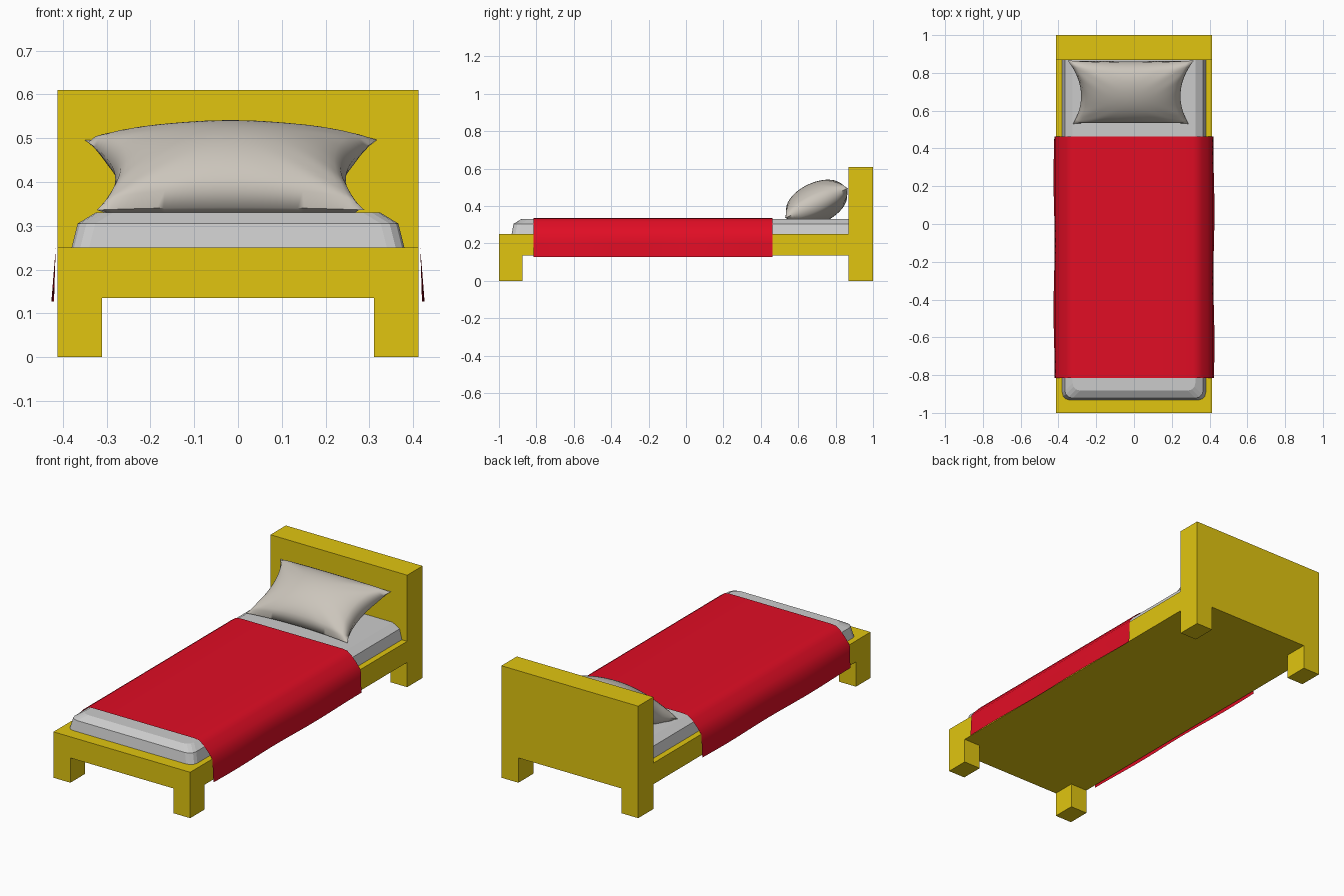
import bpy, bmesh, math

if "Cube" in bpy.data.objects:
    bpy.data.objects.remove(bpy.data.objects["Cube"])


def finish(name, bm, color=None, smooth=None):
    bmesh.ops.recalc_face_normals(bm, faces=bm.faces)
    me = bpy.data.meshes.new(name)
    bm.to_mesh(me)
    bm.free()
    ob = bpy.data.objects.new(name, me)
    bpy.context.collection.objects.link(ob)
    if color:
        mat = bpy.data.materials.new(name + "_colour")
        mat.diffuse_color = (*color, 1)
        mat.use_nodes = True
        mat.node_tree.nodes["Principled BSDF"].inputs["Base Color"].default_value = mat.diffuse_color
        me.materials.append(mat)
    if smooth:
        bpy.ops.object.select_all(action='DESELECT')
        ob.select_set(True)
        bpy.context.view_layer.objects.active = ob
        bpy.ops.object.shade_smooth_by_angle(angle=math.radians(smooth))
    return ob


def grid(bm, nu, nv, func):
    """Surface of nu x nv cells, func maps u, v in -1..1 to a point."""
    vs = [[bm.verts.new(func(2 * i / nu - 1, 2 * j / nv - 1))
           for j in range(nv + 1)] for i in range(nu + 1)]
    for i in range(nu):
        for j in range(nv):
            bm.faces.new((vs[i][j], vs[i + 1][j], vs[i + 1][j + 1], vs[i][j + 1]))


def extrude(bm, faces, dz):
    res = bmesh.ops.extrude_face_region(bm, geom=faces)
    moved = [g for g in res["geom"] if isinstance(g, bmesh.types.BMVert)]
    bmesh.ops.translate(bm, vec=(0, 0, dz), verts=moved)
    bmesh.ops.delete(bm, geom=[f for f in faces if f.is_valid], context='FACES_ONLY')


# Bed frame: slab with four legs pulled down and the headboard pulled up
xs, ys = (-0.412, -0.31, 0.31, 0.412), (-1, -0.875, 0.868, 1)
Z_LOW, Z_TOP = 0.135, 0.25
bm = bmesh.new()
lo, hi = ([[bm.verts.new((x, y, z)) for y in ys] for x in xs] for z in (Z_LOW, Z_TOP))
bottom, top = {}, {}
for i in range(3):
    for j in range(3):
        for level, store in ((lo, bottom), (hi, top)):
            store[i, j] = bm.faces.new((level[i][j], level[i + 1][j],
                                        level[i + 1][j + 1], level[i][j + 1]))
rim = [(i, 0) for i in range(3)] + [(3, j) for j in range(3)]
rim += [(i, 3) for i in (3, 2, 1)] + [(0, j) for j in (3, 2, 1)]
for (a, b), (c, d) in zip(rim, rim[1:] + rim[:1]):
    bm.faces.new((lo[a][b], lo[c][d], hi[c][d], hi[a][b]))
bm.normal_update()
for i in (0, 2):
    for j in (0, 2):
        extrude(bm, [bottom[i, j]], -Z_LOW)
extrude(bm, [top[i, 2] for i in range(3)], 0.61 - Z_TOP)
finish("bed_frame", bm, (0.75, 0.56, 0.005))

# Mattress: three stacked outlines with rounded front corners
bm = bmesh.new()
rings = []
for z, hx, front in ((0.25, 0.38, -0.932), (0.305, 0.366, -0.922), (0.33, 0.325, -0.882)):
    r = 0.04
    pts = [(hx, 0.868), (-hx, 0.868)]
    for k in range(4):
        a = math.pi + k * math.pi / 6
        pts.append((-hx + r + r * math.cos(a), front + r + r * math.sin(a)))
    pts += [(-x, y) for x, y in reversed(pts[2:])]
    rings.append([bm.verts.new((x, y, z)) for x, y in pts])
n = len(rings[0])
for a, b in zip(rings, rings[1:]):
    for k in range(n):
        bm.faces.new((a[k], a[(k + 1) % n], b[(k + 1) % n], b[k]))
bm.faces.new(rings[0])
bm.faces.new(rings[-1])
finish("mattress", bm)

# Blanket: draped cross-section swept along the bed, hem slightly wavy
half = [(0.15, 0.337), (0.31, 0.337), (0.335, 0.333), (0.36, 0.316),
        (0.39, 0.284), (0.416, 0.25), (0.419, 0.2), (0.423, 0.127)]
section = [(-x, z) for x, z in reversed(half)] + half
bm = bmesh.new()
rows = []
for k in range(25):
    y = -0.815 + 1.277 * k / 24
    row = []
    for x, z in section:
        drop = max(0, 0.25 - z) / 0.123
        wave = 0.003 * drop * math.sin(9 * y + (1 if x > 0 else 2.5))
        row.append(bm.verts.new((x + wave, y, z)))
    rows.append(row)
for a, b in zip(rows, rows[1:]):
    for k in range(len(section) - 1):
        bm.faces.new((a[k], a[k + 1], b[k + 1], b[k]))
finish("blanket", bm, (0.75, 0.004, 0.018), 40)

# Pillow: two puffed sides, pinched corners, leaning on the headboard
TILT = math.radians(25.5)


def pillow_side(side):
    def point(u, v):
        x = -0.017 + u * (0.264 + 0.056 * v * v + 0.014 * v)
        s = v * (0.172 + 0.014 * u * u)
        t = side * 0.109 * max(0, (1 - u * u) * (1 - v * v)) ** 0.45
        # creases running in from the corners
        t *= 1 - 0.07 * (u * v) ** 2 * math.sin(14 * (abs(u) - abs(v)))
        y = 0.698 + s * math.cos(TILT) - t * math.sin(TILT)
        z = 0.416 + s * math.sin(TILT) + t * math.cos(TILT)
        return x, min(y, 0.867), max(z, 0.329)
    return point


bm = bmesh.new()
for side in (1, -1):
    grid(bm, 40, 28, pillow_side(side))
bmesh.ops.remove_doubles(bm, verts=bm.verts, dist=0.0005)
finish("pillow", bm, (0.6, 0.56, 0.5), 60)
